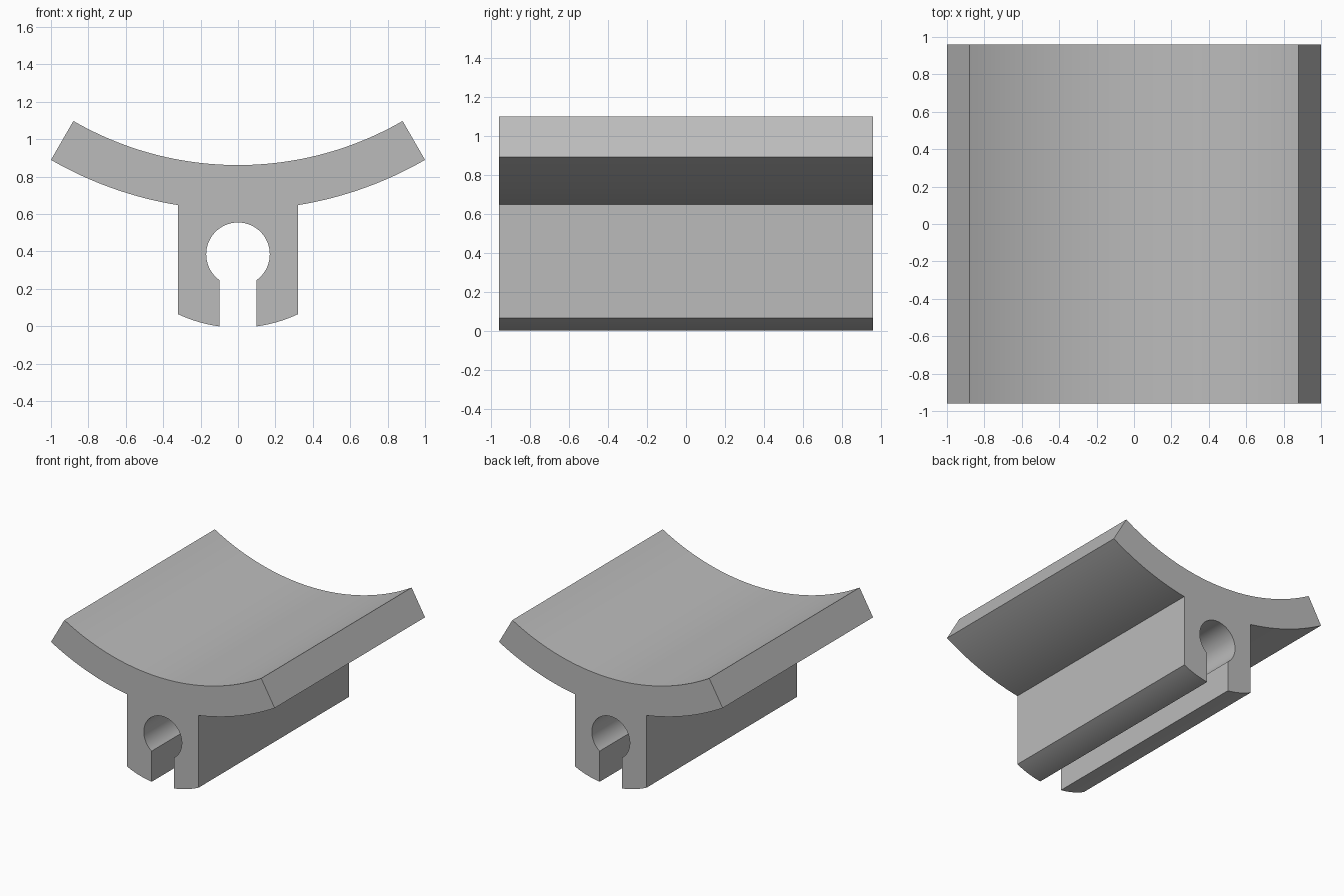
import bpy
import bmesh
from math import sin, cos, asin, acos, pi, radians

cube = bpy.data.objects.get("Cube")
if cube:
    bpy.data.objects.remove(cube, do_unlink=True)

DEPTH = 1.92
SADDLE_Z, INNER_R, OUTER_R = 2.622, 1.76, 2.0   # curved plate
STEM_X, FOOT_Z, FOOT_R = 0.32, 0.743, 0.75      # stem and rounded foot
BORE_Z, BORE_R, SLOT_X = 0.385, 0.17, 0.1       # open bore


def arc(z, r, start, end, steps):
    """Points on a circle about (0, z); angles measured from straight down."""
    angles = [start + (end - start) * i / steps for i in range(steps + 1)]
    return [(r * sin(a), z - r * cos(a)) for a in angles]


# Half outline, from the top of the bore round to the middle of the plate
tip = radians(30)
half = arc(BORE_Z, BORE_R, pi, asin(SLOT_X / BORE_R), 24)
half += arc(FOOT_Z, FOOT_R, asin(SLOT_X / FOOT_R), asin(STEM_X / FOOT_R), 8)
half += arc(SADDLE_Z, OUTER_R, asin(STEM_X / OUTER_R), tip, 16)
half += arc(SADDLE_Z, INNER_R, tip, 0, 24)

# Each half is one face; the mirrored half shares the middle edge
bm = bmesh.new()
for side in (1, -1):
    bm.faces.new([bm.verts.new((side * x, -DEPTH / 2, z)) for x, z in half])
bmesh.ops.remove_doubles(bm, verts=bm.verts, dist=0.0001)
bmesh.ops.recalc_face_normals(bm, faces=bm.faces)
bmesh.ops.dissolve_edges(bm, edges=[e for e in bm.edges if len(e.link_faces) == 2])

# Extrude the outline along the depth
extruded = bmesh.ops.extrude_face_region(bm, geom=bm.faces[:], use_keep_orig=True)
moved = [g for g in extruded["geom"] if isinstance(g, bmesh.types.BMVert)]
bmesh.ops.translate(bm, verts=moved, vec=(0, DEPTH, 0))
bmesh.ops.recalc_face_normals(bm, faces=bm.faces)

mesh = bpy.data.meshes.new("saddle_clip")
bm.to_mesh(mesh)
bm.free()
clip = bpy.data.objects.new("saddle_clip", mesh)
bpy.context.collection.objects.link(clip)

# Plain grey
GREY = (0.5, 0.5, 0.5, 1)
grey = bpy.data.materials.new("plain grey")
grey.use_nodes = True
grey.diffuse_color = GREY
grey.node_tree.nodes["Principled BSDF"].inputs["Base Color"].default_value = GREY
mesh.materials.append(grey)

# Smooth curves, crisp corners
bpy.ops.object.select_all(action="DESELECT")
clip.select_set(True)
bpy.context.view_layer.objects.active = clip
bpy.ops.object.shade_smooth_by_angle(angle=radians(20))
